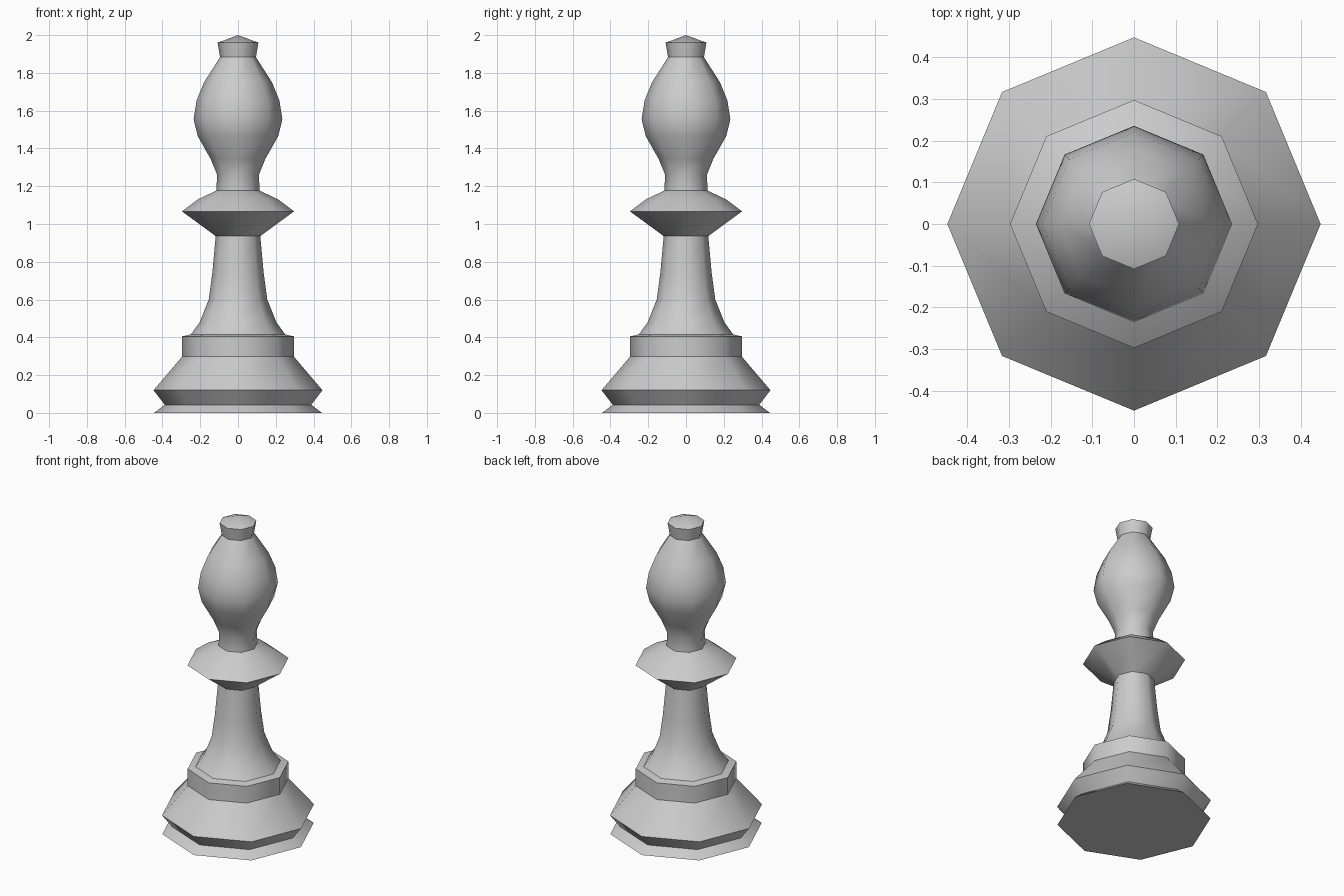
import bpy, bmesh
from math import cos, sin, pi

if "Cube" in bpy.data.objects:
    bpy.data.objects.remove(bpy.data.objects["Cube"])

SIDES = 8

# Profile from bottom to top: radius, height, sharp ring
profile = [
    # foot and base
    (0.445, 0.0, True), (0.388, 0.043, True), (0.447, 0.12, True),
    (0.296, 0.298, True), (0.296, 0.405, True), (0.25, 0.415, True),
    # stem
    (0.203, 0.48, False), (0.155, 0.60, False), (0.136, 0.74, False),
    (0.118, 0.936, True),
    # collar
    (0.297, 1.067, True), (0.213, 1.13, False), (0.114, 1.177, True),
    # head
    (0.111, 1.262, False), (0.145, 1.345, False), (0.213, 1.465, False),
    (0.235, 1.555, False), (0.219, 1.655, False), (0.179, 1.752, False),
    (0.095, 1.883, True),
    # cap
    (0.108, 1.96, True),
]


def lathe(name, profile, top):
    bm = bmesh.new()
    rings = []
    for r, z, _ in profile:
        rings.append([bm.verts.new((r * cos(2 * pi * i / SIDES),
                                    r * sin(2 * pi * i / SIDES), z))
                      for i in range(SIDES)])
    tip = bm.verts.new((0, 0, top))
    bm.faces.new(rings[0][::-1])
    for i in range(SIDES):
        j = (i + 1) % SIDES
        for a, b in zip(rings, rings[1:]):
            bm.faces.new((a[i], a[j], b[j], b[i]))
        bm.faces.new((rings[-1][i], rings[-1][j], tip))
    for f in bm.faces:
        f.smooth = True
    # crease the turned edges, keep the sides smooth
    for ring, (_, _, sharp) in zip(rings, profile):
        for i in range(SIDES):
            bm.edges.get((ring[i], ring[(i + 1) % SIDES])).smooth = not sharp
    mesh = bpy.data.meshes.new(name)
    bm.to_mesh(mesh)
    bm.free()
    obj = bpy.data.objects.new(name, mesh)
    bpy.context.collection.objects.link(obj)
    return obj


lathe("chess_bishop", profile, 2.0)
